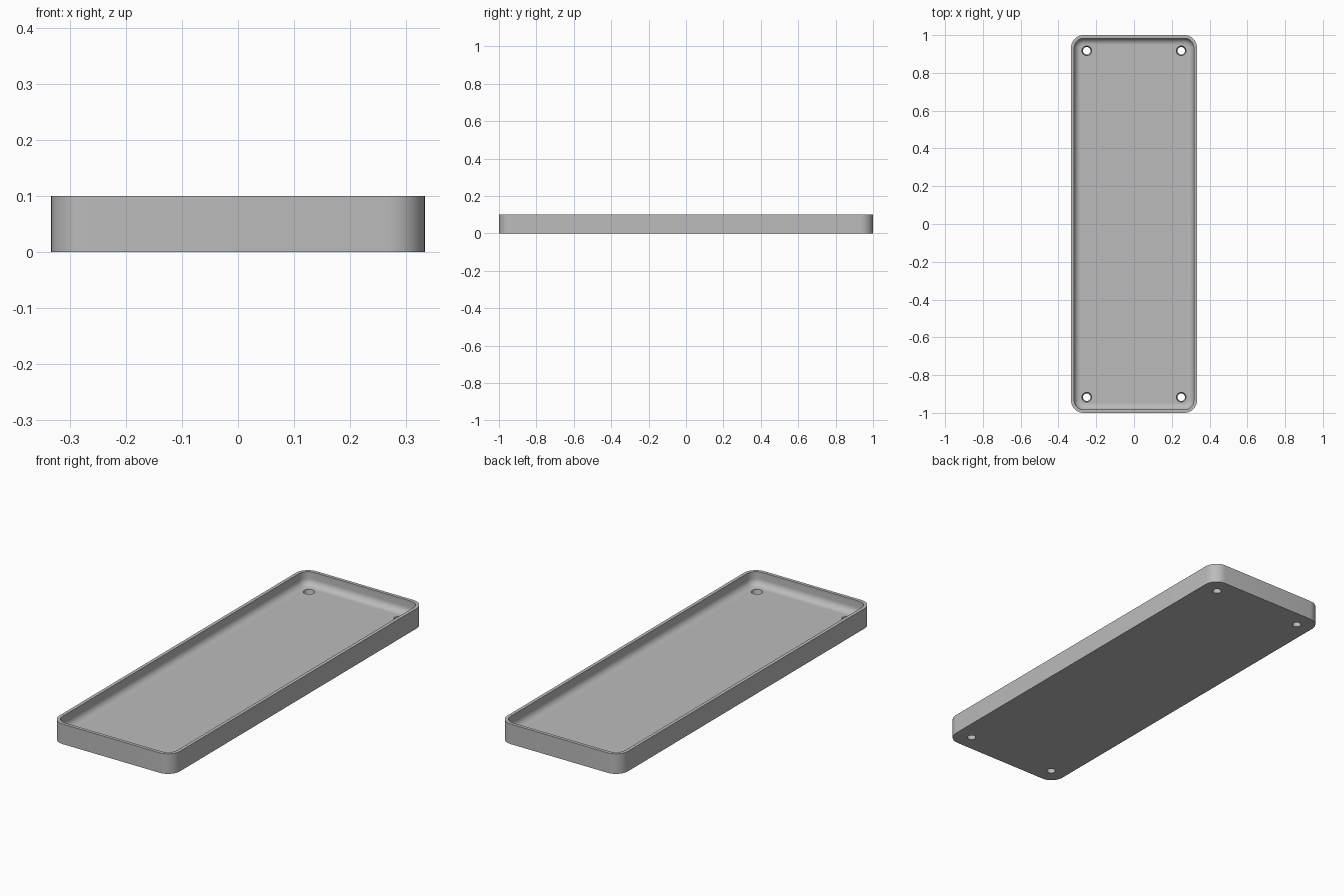
import bpy, bmesh
from math import sin, cos, pi, radians

cube = bpy.data.objects.get("Cube")
if cube:
    bpy.data.objects.remove(cube, do_unlink=True)

HALF_X, HALF_Y, HEIGHT = 1 / 3, 1.0, 0.1
CORNER, WALL, FLOOR, FILLET = 0.0667, 0.0167, 0.0333, 0.0333
HOLE_X, HOLE_Y, HOLE_TOP, HOLE_BOTTOM = 0.25, 0.917, 0.026, 0.02
CORNER_STEPS, FILLET_STEPS, HOLE_SIDES = 10, 8, 32

bm = bmesh.new()


def rounded_loop(inset, z):
    """Closed ring of vertices: rounded rectangle pulled in by inset."""
    r = CORNER - inset
    cx, cy = HALF_X - CORNER, HALF_Y - CORNER
    verts = []
    for q, (sx, sy) in enumerate([(1, 1), (-1, 1), (-1, -1), (1, -1)]):
        for i in range(CORNER_STEPS + 1):
            a = (q + i / CORNER_STEPS) * pi / 2
            verts.append(bm.verts.new((sx * cx + r * cos(a), sy * cy + r * sin(a), z)))
    return verts


def circle_loop(x, y, r, z):
    angles = [2 * pi * i / HOLE_SIDES for i in range(HOLE_SIDES)]
    return [bm.verts.new((x + r * cos(a), y + r * sin(a), z)) for a in angles]


def skin(a, b):
    n = len(a)
    for i in range(n):
        j = (i + 1) % n
        bm.faces.new((a[i], a[j], b[j], b[i]))


def fill(loops):
    """Flat sheet bounded by the first loop, pierced by the others."""
    edges = []
    for loop in loops:
        for i, v in enumerate(loop):
            w = loop[(i + 1) % len(loop)]
            edges.append(bm.edges.get((v, w)) or bm.edges.new((v, w)))
    bmesh.ops.triangle_fill(bm, use_beauty=True, edges=edges)


# Outer wall, rim, inner wall and rounded inner edge as stacked rings
section = [(0, 0), (0, HEIGHT), (WALL, HEIGHT)]
for i in range(FILLET_STEPS + 1):
    t = i / FILLET_STEPS * pi / 2
    section.append((WALL + FILLET * (1 - cos(t)), FLOOR + FILLET * (1 - sin(t))))
rings = [rounded_loop(d, z) for d, z in section]
for a, b in zip(rings, rings[1:]):
    skin(a, b)

# Tapered screw holes through the floor
tops, bottoms = [], []
for sx in (-1, 1):
    for sy in (-1, 1):
        tops.append(circle_loop(sx * HOLE_X, sy * HOLE_Y, HOLE_TOP, FLOOR))
        bottoms.append(circle_loop(sx * HOLE_X, sy * HOLE_Y, HOLE_BOTTOM, 0))
        skin(bottoms[-1], tops[-1])

# Floor and underside
fill([rings[-1]] + tops)
fill([rings[0]] + bottoms)
bmesh.ops.recalc_face_normals(bm, faces=bm.faces)

mesh = bpy.data.meshes.new("tray")
bm.to_mesh(mesh)
bm.free()
tray = bpy.data.objects.new("tray", mesh)
bpy.context.collection.objects.link(tray)

# Grey material
grey = bpy.data.materials.new("mid_grey")
grey.use_nodes = True
color = (0.5, 0.5, 0.5, 1)
grey.diffuse_color = color
for node in grey.node_tree.nodes:
    if node.type == 'BSDF_PRINCIPLED':
        node.inputs["Base Color"].default_value = color
mesh.materials.append(grey)

# Smooth corners, flat horizontal faces
for o in bpy.context.selected_objects:
    o.select_set(False)
tray.select_set(True)
bpy.context.view_layer.objects.active = tray
bpy.ops.object.shade_smooth_by_angle(angle=radians(30))
for p in mesh.polygons:
    if abs(p.normal.z) > 0.999:
        p.use_smooth = False
